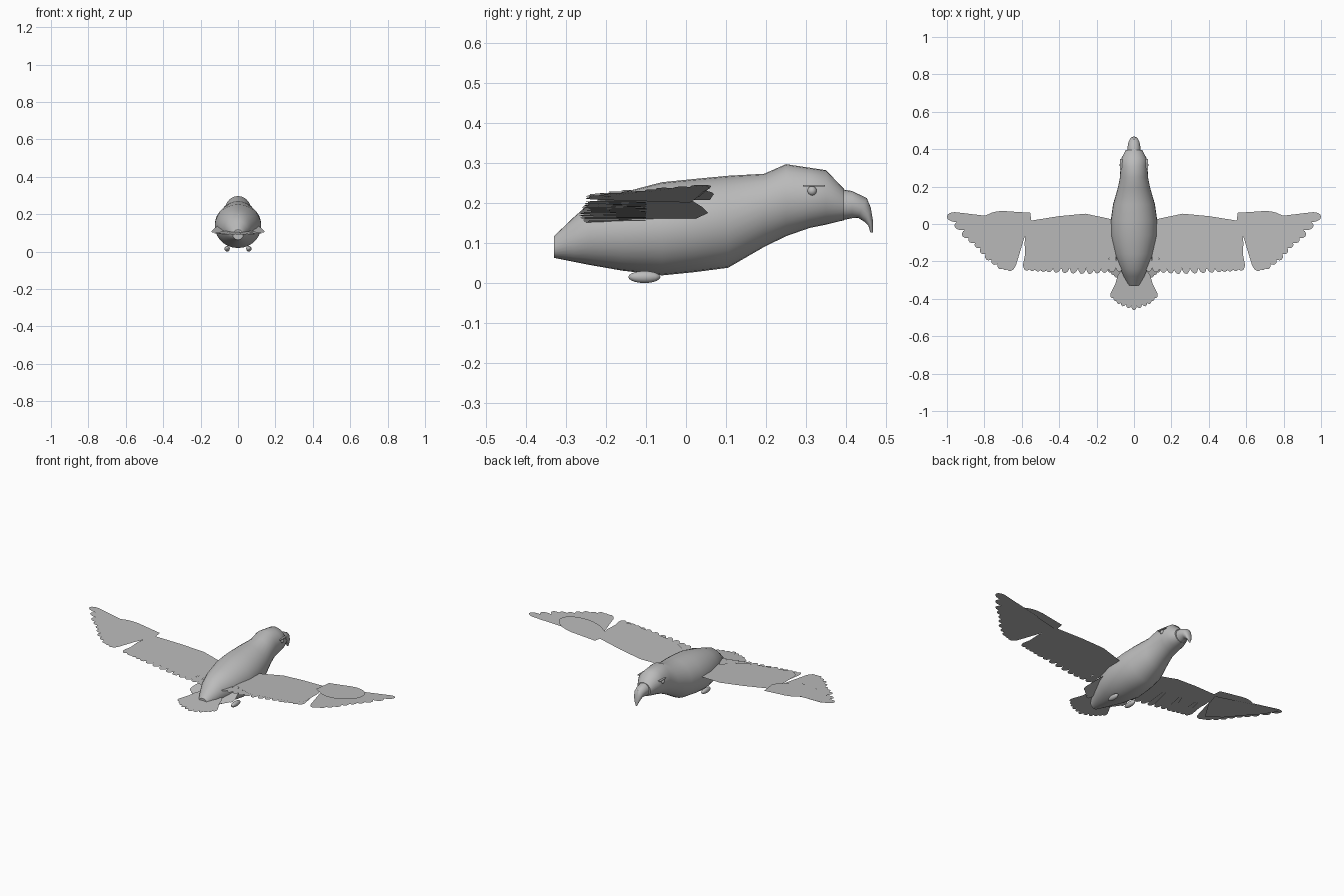
import bpy, bmesh, math
from mathutils import Vector

cube = bpy.data.objects.get("Cube")
if cube:
    bpy.data.objects.remove(cube, do_unlink=True)

grey = bpy.data.materials.new("plain_grey")
grey.use_nodes = True
GREY = (.5, .5, .5, 1)
grey.diffuse_color = GREY
grey.node_tree.nodes["Principled BSDF"].inputs["Base Color"].default_value = GREY


def finish(name, bm, smooth=False):
    """Turn a bmesh into a named, coloured object."""
    mesh = bpy.data.meshes.new(name)
    bm.to_mesh(mesh)
    bm.free()
    mesh.materials.append(grey)
    obj = bpy.data.objects.new(name, mesh)
    bpy.context.collection.objects.link(obj)
    if smooth:
        bpy.ops.object.select_all(action='DESELECT')
        obj.select_set(True)
        bpy.context.view_layer.objects.active = obj
        bpy.ops.object.shade_smooth_by_angle(angle=math.radians(40))
    return obj


def loft(name, sections, sides=28):
    """Skin ellipses, each given by its low point, high point and half width."""
    bm = bmesh.new()
    rings = []
    for low_y, low_z, high_y, high_z, half in sections:
        low, high = Vector((0, low_y, low_z)), Vector((0, high_y, high_z))
        centre, up = (low + high) / 2, (high - low) / 2
        ring = []
        for i in range(sides):
            a = math.tau * i / sides
            side = Vector((half * math.cos(a), 0, 0))
            ring.append(bm.verts.new(centre + side + up * math.sin(a)))
        rings.append(ring)
    for a, b in zip(rings, rings[1:]):
        for i in range(sides):
            j = (i + 1) % sides
            bm.faces.new((a[i], a[j], b[j], b[i]))
    bm.faces.new(rings[0])
    bm.faces.new(rings[-1])
    bmesh.ops.recalc_face_normals(bm, faces=bm.faces)
    return finish(name, bm, True)


def sheet(bm, outline, height, side=1):
    """Add a flat face from plan points, lifted by a height rule, facing up."""
    face = bm.faces.new([bm.verts.new((side * x, y, height(x, y))) for x, y in outline])
    face.normal_update()
    if face.normal.z < 0:
        face.normal_flip()


def feather(root, tip, half):
    """Plan outline of a blade that widens from its root to a rounded tip."""
    root, tip = Vector(root), Vector(tip)
    along = (tip - root).normalized()
    across = Vector((-along.y, along.x)) * half
    neck = tip - along * half * 1.6
    points = [root - across * .5]
    for i in range(9):
        a = math.pi * (i / 8 - .5)
        points.append(neck + across * math.sin(a) + along * half * 1.6 * math.cos(a))
    return points + [root + across * .5]


def along_path(path, t):
    """Point at fraction t of a plan polyline."""
    s = min(t, .9999) * (len(path) - 1)
    i = int(s)
    return Vector(path[i]).lerp(Vector(path[i + 1]), s - i)


def fan(bm, roots, tips, count, half, height, side=1):
    """Row of overlapping feathers between two plan paths."""
    for i in range(count):
        t = i / (count - 1)
        blade = feather(along_path(roots, t), along_path(tips, t), half)
        lift = .0006 * (i % 3)
        sheet(bm, blade, lambda x, y: height(x, y) + lift, side)


def ellipsoid(name, centre, radii):
    bm = bmesh.new()
    bmesh.ops.create_uvsphere(bm, u_segments=16, v_segments=10, radius=1)
    bmesh.ops.scale(bm, vec=radii, verts=bm.verts)
    bmesh.ops.translate(bm, vec=centre, verts=bm.verts)
    return finish(name, bm, True)


# Body and head: position, belly, back, half width
profile = [
    (-.33, .063, .117, .028), (-.28, .053, .165, .055), (-.24, .045, .20, .073),
    (-.16, .031, .226, .104), (-.06, .019, .252, .124), (.02, .027, .26, .124),
    (.105, .038, .268, .112), (.195, .09, .273, .086), (.25, .117, .297, .075),
    (.31, .138, .288, .072), (.35, .146, .282, .068), (.395, .157, .235, .044)]
loft("body", [(y, low, y, high, half) for y, low, high, half in profile])

# Hooked beak
loft("beak", [
    (.39, .157, .39, .234, .036), (.415, .162, .415, .23, .034),
    (.43, .163, .452, .212, .028), (.446, .153, .462, .188, .022),
    (.456, .143, .467, .158, .015), (.461, .126, .468, .126, .004)], 20)


# Height rules for the thin plumage
def wing_height(x, y):
    return .145 + .1 * x


def covert_height(x, y):
    return wing_height(x, y) + .004


def tail_height(x, y):
    return .11 + .1 * (y + .26)


def root_height(x, y):
    return .14 + .27 * (y + .115)


for side, label in ((1, "left"), (-1, "right")):
    # Inner wing panel
    bm = bmesh.new()
    sheet(bm, [(.06, .01), (.15, .032), (.26, .055), (.4, .042), (.57, .015),
               (.585, -.1), (.58, -.2), (.545, -.235), (.4, -.24), (.23, -.235),
               (.1, -.165), (.06, -.15)], covert_height, side)
    finish(label + "_inner_wing", bm)

    # Flight feathers under the inner wing
    bm = bmesh.new()
    fan(bm, [(.07, -.1), (.56, -.1)], [(.08, -.255), (.25, -.268), (.45, -.258), (.575, -.25)],
        14, .021, wing_height, side)
    finish(label + "_inner_feathers", bm)

    # Outer wing: backing panel and fanned primaries
    bm = bmesh.new()
    sheet(bm, [(.56, .01), (.7, .03), (.82, .042), (.92, .06), (.975, .05), (.92, -.02),
               (.84, -.09), (.76, -.165), (.67, -.205), (.59, -.08)], wing_height, side)
    fan(bm, [(.59, -.04), (.7, .02)],
        [(.67, -.25), (.72, -.24), (.79, -.19), (.85, -.12), (.92, -.06), (1, .04)],
        11, .026, covert_height if side < 0 else wing_height, side)
    finish(label + "_outer_feathers", bm)

    # Outer wing coverts
    bm = bmesh.new()
    rim = [(.555, .06), (.54, -.04)]
    for i in range(17):
        a = math.radians(-125 + 230 * i / 16)
        rim.append((.70 + .135 * math.cos(a), -.02 + .09 * math.sin(a)))
    sheet(bm, rim, lambda x, y: wing_height(x, y) + .007, side)
    finish(label + "_outer_coverts", bm)

    # Short feathers at the wing root
    bm = bmesh.new()
    fan(bm, [(.08, -.12), (.1, -.12)], [(.075, -.3), (.13, -.26)], 4, .018, root_height, side)
    finish(label + "_root_feathers", bm)

    # Eye, brow and foot
    ellipsoid(label + "_eye", (side * .066, .315, .23), (.012, .012, .012))
    ellipsoid(label + "_foot", (side * .058, -.104, .015), (.014, .04, .015))
    bm = bmesh.new()
    bmesh.ops.create_cube(bm, size=1)
    bmesh.ops.scale(bm, vec=(.03, .055, .004), verts=bm.verts)
    bmesh.ops.translate(bm, vec=(side * .06, .32, .243), verts=bm.verts)
    finish(label + "_brow", bm)

# Tail fan
bm = bmesh.new()
sheet(bm, [(-.05, -.23), (-.085, -.27), (-.115, -.37), (-.06, -.41), (0, -.43),
           (.06, -.41), (.115, -.37), (.085, -.27), (.05, -.23)], tail_height)
fan(bm, [(-.06, -.26), (.06, -.26)],
    [(-.12, -.395), (-.075, -.435), (0, -.46), (.075, -.435), (.12, -.395)],
    11, .015, tail_height)
finish("tail", bm)
